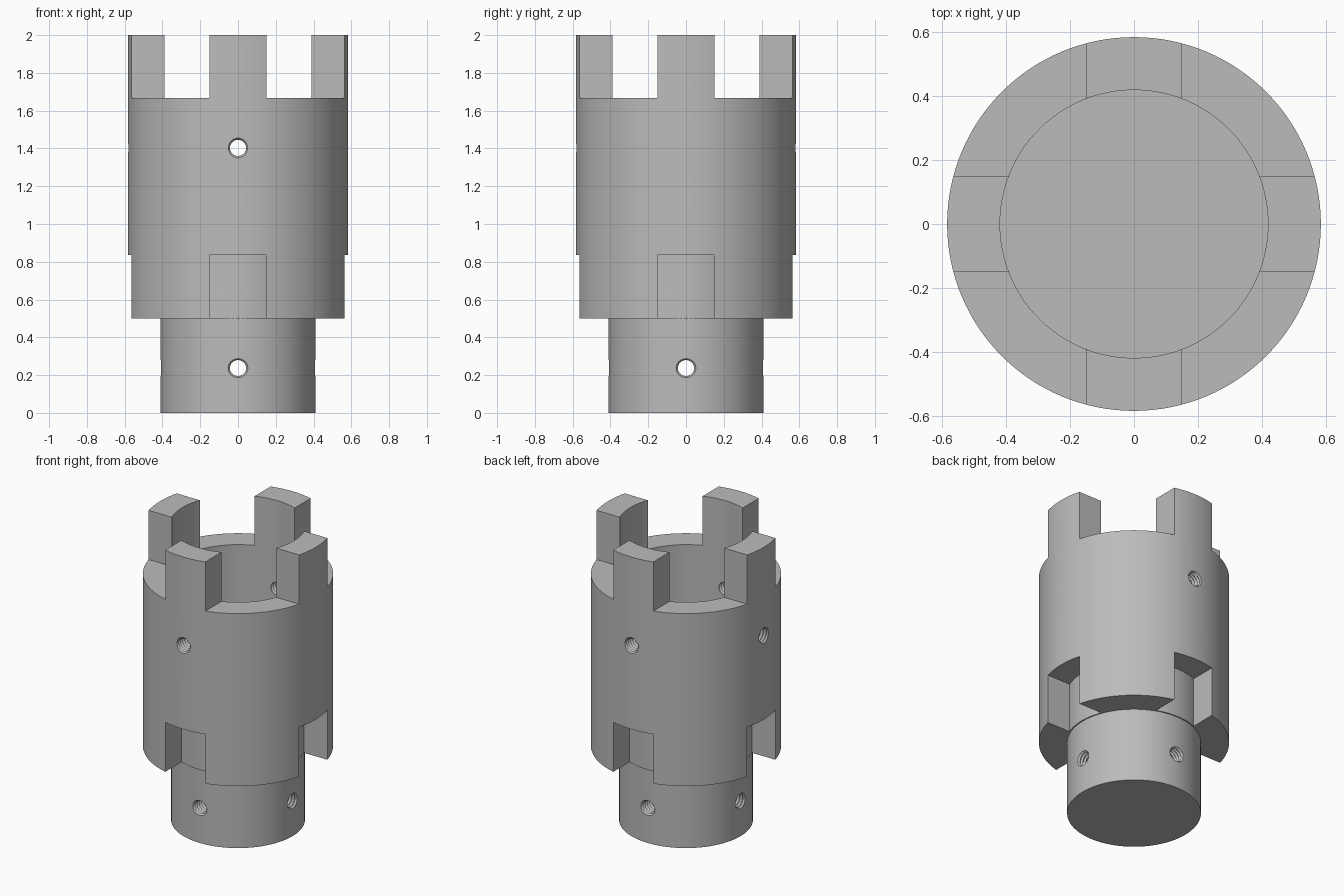
import bpy, bmesh, math
from mathutils import Matrix

cube = bpy.data.objects.get("Cube")
if cube:
    bpy.data.objects.remove(cube, do_unlink=True)

OUTER, CORE, PLUG = 0.583, 0.418, 0.41      # radii
TAB = 0.15                                  # half width of tabs and slots
SHOULDER, SLOT_TOP, FLOOR, RIM, TOP = 0.5, 0.835, 1.165, 1.667, 2.0

steel = bpy.data.materials.new("grey_steel")
steel.use_nodes = True
grey = (0.5, 0.5, 0.5, 1)
steel.diffuse_color = grey
steel.node_tree.nodes["Principled BSDF"].inputs["Base Color"].default_value = grey


def make(name, bm):
    bmesh.ops.recalc_face_normals(bm, faces=bm.faces)
    mesh = bpy.data.meshes.new(name)
    bm.to_mesh(mesh)
    bm.free()
    ob = bpy.data.objects.new(name, mesh)
    bpy.context.collection.objects.link(ob)
    mesh.materials.append(steel)
    return ob


def lathe(name, profile, steps):
    bm = bmesh.new()
    vs = [bm.verts.new((r, 0, z)) for r, z in profile]
    es = [bm.edges.new(pair) for pair in zip(vs, vs[1:])]
    bmesh.ops.spin(bm, geom=vs + es, cent=(0, 0, 0), axis=(0, 0, 1),
                   angle=math.tau, steps=steps, use_duplicate=False)
    bmesh.ops.remove_doubles(bm, verts=bm.verts, dist=0.0001)
    return make(name, bm)


def prism(name, outline, low, high):
    bm = bmesh.new()
    face = bm.faces.new([bm.verts.new((x, y, low)) for x, y in outline])
    top = bmesh.ops.extrude_face_region(bm, geom=[face])["geom"]
    bmesh.ops.translate(bm, vec=(0, 0, high - low),
                        verts=[g for g in top if isinstance(g, bmesh.types.BMVert)])
    return make(name, bm)


# Stepped body with a blind bore
body = lathe("coupling_body", [(0, 0), (PLUG, 0), (PLUG, SHOULDER), (CORE, SHOULDER),
                               (OUTER, SHOULDER), (OUTER, TOP), (CORE, TOP),
                               (CORE, FLOOR), (0, FLOOR)], 128)
cutters = []

# Gaps between the upper tabs, and lower slots that leave the round core
half = math.asin(TAB / CORE)
arc = [(CORE * math.cos(a), CORE * math.sin(a))
       for a in (half * (1 - i / 6) for i in range(13))]
for k in range(4):
    gap = prism("gap_cutter", [(TAB, TAB), (1, TAB), (1, 1), (TAB, 1)], RIM, TOP + 0.1)
    slot = prism("slot_cutter", arc + [(1, -TAB), (1, TAB)], SHOULDER - 0.1, SLOT_TOP)
    for ob in (gap, slot):
        ob.data.transform(Matrix.Rotation(k * math.pi / 2, 4, "Z"))
        cutters.append(ob)

# Threaded cross holes through the plug and the socket wall
PITCH, TURNS = 0.022, 60
start = -PITCH * TURNS / 2
thread = [(0, start)]
for i in range(TURNS):
    thread += [(0.043, start + i * PITCH), (0.053, start + (i + 0.5) * PITCH)]
thread += [(0.043, -start), (0, -start)]
for height in (0.237, 1.403):
    for axis in "XY":
        hole = lathe("hole_cutter", thread, 20)
        hole.data.transform(Matrix.Translation((0, 0, height))
                            @ Matrix.Rotation(math.pi / 2, 4, axis))
        cutters.append(hole)

bpy.context.view_layer.objects.active = body
for cutter in cutters:
    mod = body.modifiers.new("cut", "BOOLEAN")
    mod.operation, mod.solver, mod.object = "DIFFERENCE", "EXACT", cutter
    bpy.ops.object.modifier_apply(modifier=mod.name)
    bpy.data.objects.remove(cutter, do_unlink=True)

bpy.ops.object.select_all(action="DESELECT")
body.select_set(True)
bpy.ops.object.shade_smooth_by_angle(angle=math.radians(30))
